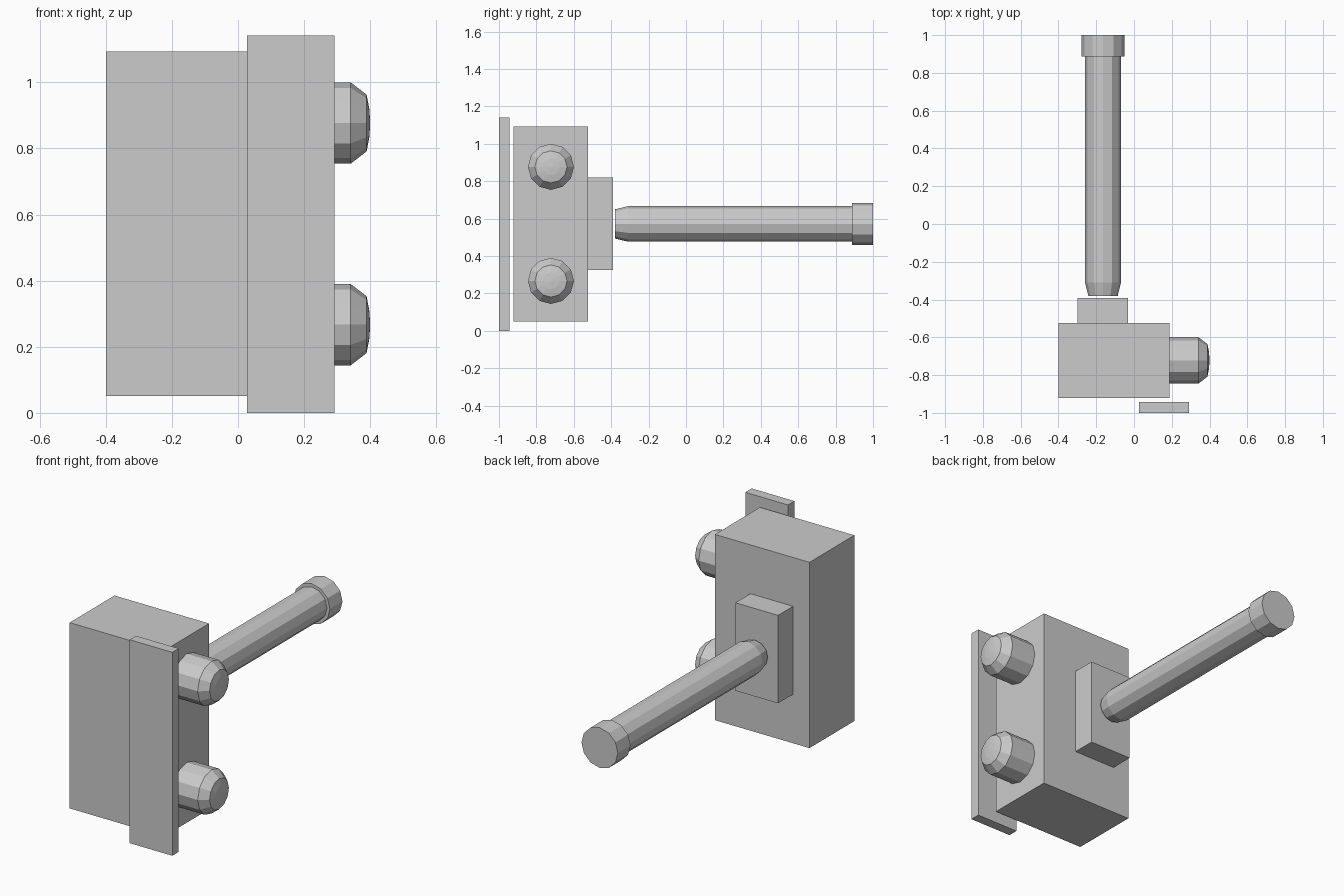
import bpy, bmesh, math
from mathutils import Vector

if "Cube" in bpy.data.objects:
    bpy.data.objects.remove(bpy.data.objects["Cube"])

SIDES = 12


def finish(name, bm):
    bmesh.ops.recalc_face_normals(bm, faces=bm.faces)
    mesh = bpy.data.meshes.new(name)
    bm.to_mesh(mesh)
    bm.free()
    obj = bpy.data.objects.new(name, mesh)
    bpy.context.collection.objects.link(obj)
    return obj


def box(name, lo, hi):
    lo, hi = Vector(lo), Vector(hi)
    bm = bmesh.new()
    bmesh.ops.create_cube(bm, size=1)
    bmesh.ops.scale(bm, vec=hi - lo, verts=bm.verts)
    bmesh.ops.translate(bm, vec=(lo + hi) / 2, verts=bm.verts)
    return finish(name, bm)


def turned(name, centre, axis, profile):
    """Closed lathe; profile = (distance along axis, radius) from end to end."""
    axis = Vector(axis)
    up = Vector((0, 0, 1))
    side = axis.cross(up)
    bm = bmesh.new()
    rings = []
    for d, r in profile:
        base = Vector(centre) + axis * d
        angles = [math.tau * i / SIDES for i in range(SIDES)]
        rings.append([bm.verts.new(base + (side * math.cos(a) + up * math.sin(a)) * r)
                      for a in angles])
    for a, b in zip(rings, rings[1:]):
        for i in range(SIDES):
            j = (i + 1) % SIDES
            bm.faces.new((a[i], a[j], b[j], b[i]))
    bm.faces.new(rings[0])
    bm.faces.new(rings[-1])
    return finish(name, bm)


# Main body, front plate and rear mounting block
box("body", (-0.40, -0.922, 0.051), (0.187, -0.524, 1.094))
box("front_plate", (0.027, -1.0, 0.0), (0.292, -0.943, 1.142))
box("rear_mount", (-0.298, -0.524, 0.326), (-0.033, -0.391, 0.82))

# Two buttons on the right side, slightly domed at the tip
for label, z in (("lower", 0.267), ("upper", 0.877)):
    turned(label + "_button", (0, -0.722, z), (1, 0, 0),
           [(0.18, 0.123), (0.341, 0.123), (0.389, 0.086), (0.397, 0.045), (0.4, 0.003)])

# Long rod with tapered tip and wider end cap
turned("rod", (-0.164, 0, 0.572), (0, 1, 0),
       [(-0.38, 0.078), (-0.31, 0.095), (0.888, 0.095), (0.888, 0.113), (1.0, 0.113)])
